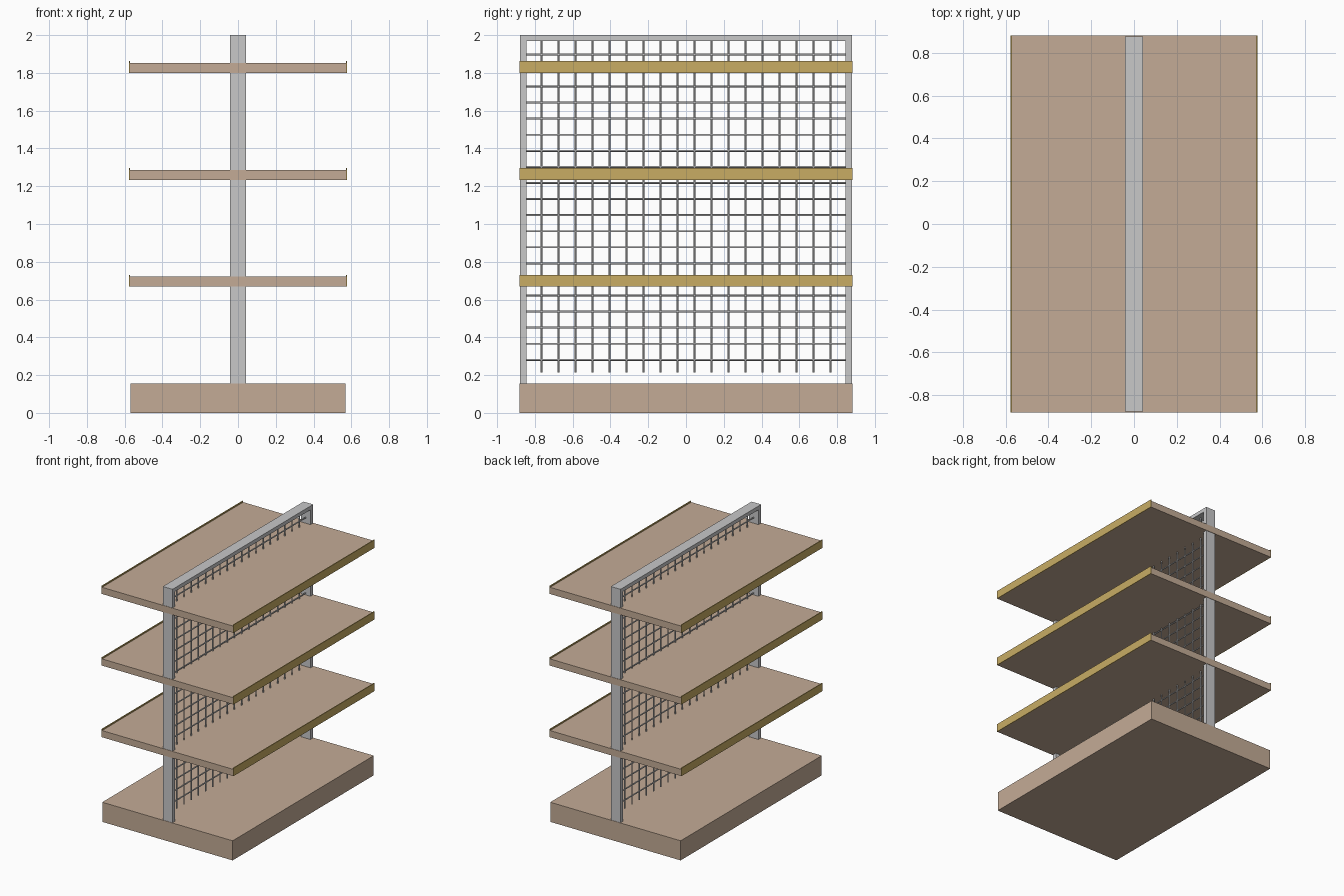
import bpy, bmesh, math
from mathutils import Matrix, Vector

if "Cube" in bpy.data.objects:
    bpy.data.objects.remove(bpy.data.objects["Cube"])


def material(name, rgb):
    m = bpy.data.materials.new(name)
    m.diffuse_color = (*rgb, 1)
    m.use_nodes = True
    m.node_tree.nodes["Principled BSDF"].inputs["Base Color"].default_value = m.diffuse_color
    return m


BOARD = material("tan_board", (0.55, 0.41, 0.305))
STEEL = material("light_grey_steel", (0.578, 0.578, 0.584))
EDGE = material("mustard_edge", (0.578, 0.413, 0.127))


def finish(name, bm, mat):
    me = bpy.data.meshes.new(name)
    bm.to_mesh(me)
    bm.free()
    me.materials.append(mat)
    ob = bpy.data.objects.new(name, me)
    bpy.context.collection.objects.link(ob)
    return ob


def box(name, lo, hi, mat):
    lo, hi = Vector(lo), Vector(hi)
    bm = bmesh.new()
    bmesh.ops.create_cube(bm, size=1, matrix=Matrix.Translation((lo + hi) / 2)
                          @ Matrix.Diagonal((*(hi - lo), 1)))
    return finish(name, bm, mat)


def rod(bm, centre, length, along_y=False):
    turn = Matrix.Rotation(math.pi / 2, 4, 'X') if along_y else Matrix()
    bmesh.ops.create_cone(bm, cap_ends=True, segments=8, radius1=0.005, radius2=0.005,
                          depth=length, matrix=Matrix.Translation(centre) @ turn)


# Plinth
box("base", (-0.57, -0.881, 0), (0.57, 0.881, 0.155), BOARD)

# Upright frame
box("post_front", (-0.042, -0.878, 0.155), (0.042, -0.845, 1.97), STEEL)
box("post_back", (-0.042, 0.845, 0.155), (0.042, 0.878, 1.97), STEEL)
box("top_rail", (-0.042, -0.878, 1.97), (0.042, 0.878, 2.0), STEEL)

# Shelves with raised edge strips
for i, z in enumerate((0.668, 1.234, 1.80)):
    box(f"shelf_{i}", (-0.571, -0.881, z), (0.571, 0.881, z + 0.053), BOARD)
    for side, x0, x1 in (("left", -0.578, -0.571), ("right", 0.571, 0.578)):
        box(f"shelf_edge_{side}_{i}", (x0, -0.881, z), (x1, 0.881, z + 0.063), EDGE)

# Wire grid
bm = bmesh.new()
for i in range(18):
    rod(bm, (0, (i - 8.5) * 0.09, (0.213 + 1.972) / 2), 1.972 - 0.213)
for i in range(20):
    rod(bm, (0, 0, 0.281 + 0.0851 * i), 1.692, along_y=True)
grid = finish("wire_grid", bm, STEEL)
bpy.context.view_layer.objects.active = grid
grid.select_set(True)
bpy.ops.object.shade_smooth_by_angle(angle=math.radians(50))
